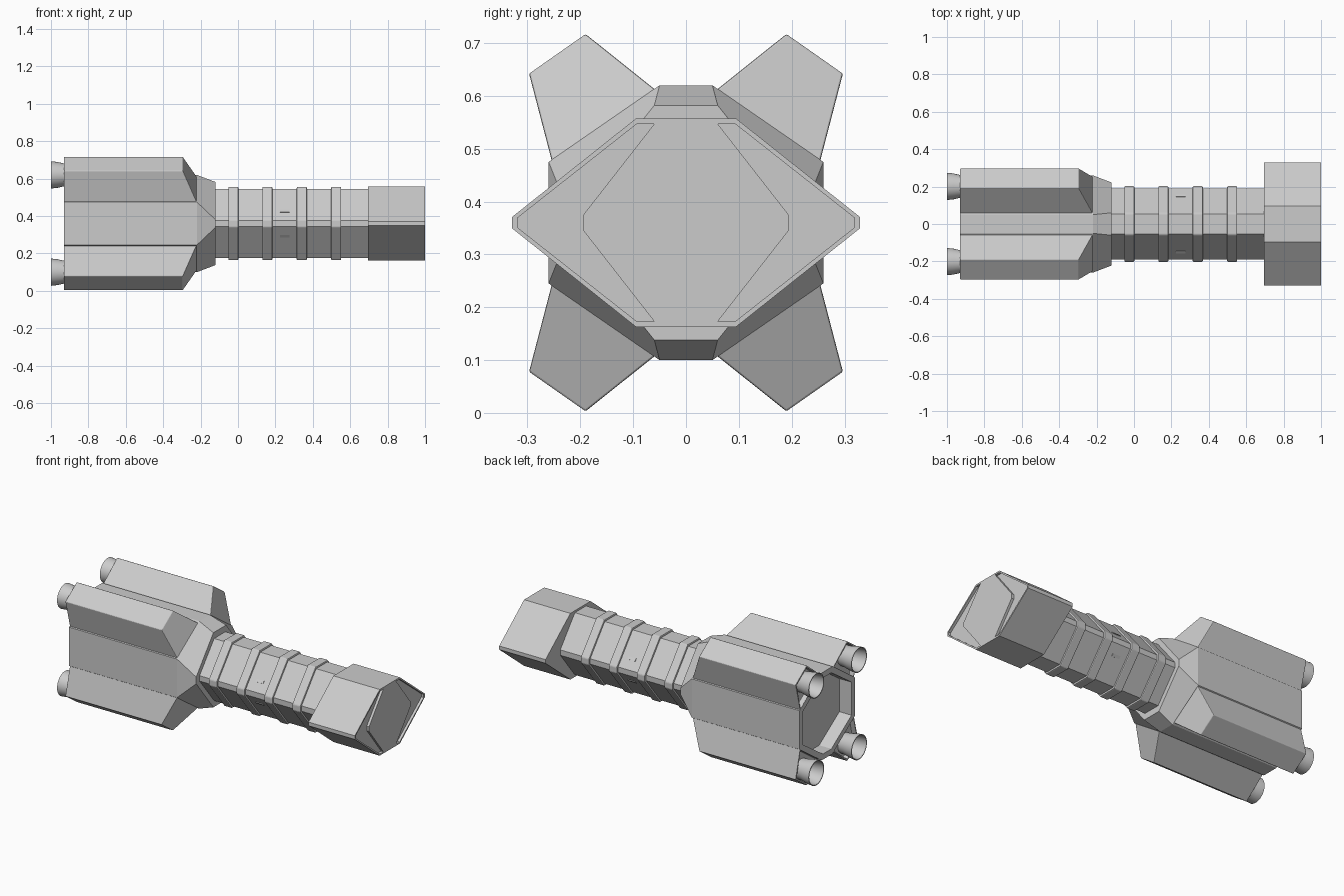
import bpy, bmesh, math

if "Cube" in bpy.data.objects:
    bpy.data.objects.remove(bpy.data.objects["Cube"])

CZ = 0.36  # height of the long axis

grey = bpy.data.materials.new("light_grey")
grey.diffuse_color = (0.6, 0.6, 0.6, 1)
grey.use_nodes = True
grey.node_tree.nodes["Principled BSDF"].inputs["Base Color"].default_value = grey.diffuse_color


def octo(flat, h, w, tip):
    """Eight-sided section: top flat half width, half height, half width, side flat half height."""
    return [(flat, h), (w, tip), (w, -tip), (flat, -h),
            (-flat, -h), (-w, -tip), (-w, tip), (-flat, h)]


def circle(r, y, z, n=32):
    return [(y + r * math.cos(2 * math.pi * i / n), z + r * math.sin(2 * math.pi * i / n))
            for i in range(n)]


def loft(name, sections, recess=None, bevel=0.0, smooth=False):
    """Skin a list of sections of (x, y, z offset) points along x; optionally sink the rear cap."""
    bm = bmesh.new()
    rings = [[bm.verts.new((x, y, CZ + z)) for x, y, z in s] for s in sections]
    n = len(rings[0])
    for a, b in zip(rings, rings[1:]):
        for i in range(n):
            bm.faces.new((a[i], a[(i + 1) % n], b[(i + 1) % n], b[i]))
    rear = bm.faces.new(rings[0])
    bm.faces.new(rings[-1])
    bmesh.ops.recalc_face_normals(bm, faces=bm.faces[:])
    if recess:
        rim, depth = recess
        bmesh.ops.inset_individual(bm, faces=[rear], thickness=rim, depth=0)
        bmesh.ops.inset_individual(bm, faces=[rear], thickness=0.0005, depth=-depth)
    me = bpy.data.meshes.new(name)
    bm.to_mesh(me)
    bm.free()
    me.materials.append(grey)
    ob = bpy.data.objects.new(name, me)
    bpy.context.collection.objects.link(ob)
    if bevel:
        m = ob.modifiers.new("bevel", 'BEVEL')
        m.width, m.segments, m.limit_method = bevel, 2, 'ANGLE'
    if smooth:
        bpy.context.view_layer.objects.active = ob
        ob.select_set(True)
        bpy.ops.object.shade_smooth_by_angle(angle=math.radians(35))
        ob.select_set(False)
    return ob


def at(x, profile):
    return [(x, y, z) for y, z in profile]


# engine block, tapering to the neck, hollow at the rear
body = octo(0.05, 0.26, 0.26, 0.115)
loft("engine_block", [at(-0.93, body), at(-0.22, body), at(-0.12, octo(0.06, 0.222, 0.222, 0.02))],
     recess=(0.035, 0.08))

# neck and its four bands
loft("neck", [at(-0.14, octo(0.053, 0.185, 0.19, 0.016)), at(0.70, octo(0.053, 0.185, 0.19, 0.016))])
for i, x in enumerate((-0.025, 0.157, 0.341, 0.525)):
    band = octo(0.057, 0.196, 0.202, 0.018)
    loft(f"neck_band_{i + 1}", [at(x - 0.027, band), at(x + 0.027, band)], bevel=0.005)

# head with two sunken chevron panels in its front face
hexa = octo(0.095, 0.197, 0.329, 0.011)
head = loft("head", [at(0.695, hexa), at(1.0, hexa)])
chevron = [(0.06, 0.187), (0.093, 0.187), (0.319, 0.009), (0.319, -0.009),
           (0.093, -0.187), (0.06, -0.187), (0.195, -0.014), (0.195, 0.014)]
for s, side in ((1, "left"), (-1, "right")):
    prof = [(s * y, z) for y, z in chevron]
    cutter = loft(f"chevron_cutter_{side}", [at(0.985, prof), at(1.05, prof)])
    cutter.hide_render = True
    cutter.hide_set(True)
    cutter.display_type = 'WIRE'
    m = head.modifiers.new("chevron", 'BOOLEAN')
    m.operation, m.object, m.solver = 'DIFFERENCE', cutter, 'EXACT'
bpy.context.view_layer.update()
# apply the cuts and remove the cutters
baked = bpy.data.meshes.new_from_object(head.evaluated_get(bpy.context.evaluated_depsgraph_get()))
head.modifiers.clear()
head.data = baked
for ob in [o for o in bpy.data.objects if "cutter" in o.name]:
    bpy.data.objects.remove(ob)

# four boosters with nozzles on the slanted faces of the engine block
booster = [(0.056, 0.25, -0.22), (0.19, 0.357, -0.295), (0.297, 0.282, -0.295), (0.253, 0.113, -0.22)]
bell = [(-0.89, 0.058), (-0.93, 0.061), (-0.965, 0.069), (-1.0, 0.073), (-1.0, 0.068), (-0.965, 0.063), (-0.92, 0.05)]
for sy, a in ((1, "left"), (-1, "right")):
    for sz, b in ((1, "upper"), (-1, "lower")):
        loft(f"booster_{b}_{a}",
             [[(-0.93, sy * y, sz * z) for y, z, x in booster],
              [(x, sy * y, sz * z) for y, z, x in booster]], recess=(0.012, 0.03), bevel=0.005)
        loft(f"nozzle_{b}_{a}",
             [at(x, circle(r, sy * 0.201, sz * 0.26)) for x, r in bell], smooth=True)
        # small marker plate on the neck
        k = 0.006
        loft(f"neck_plate_{b}_{a}",
             [at(x, [(sy * (0.150 + dy), sz * (0.066 + dz)) for dy, dz in
                     ((-k, k), (k, -k), (k + 0.003, -k + 0.002), (-k + 0.003, k + 0.002))])
              for x in (0.225, 0.275)])
